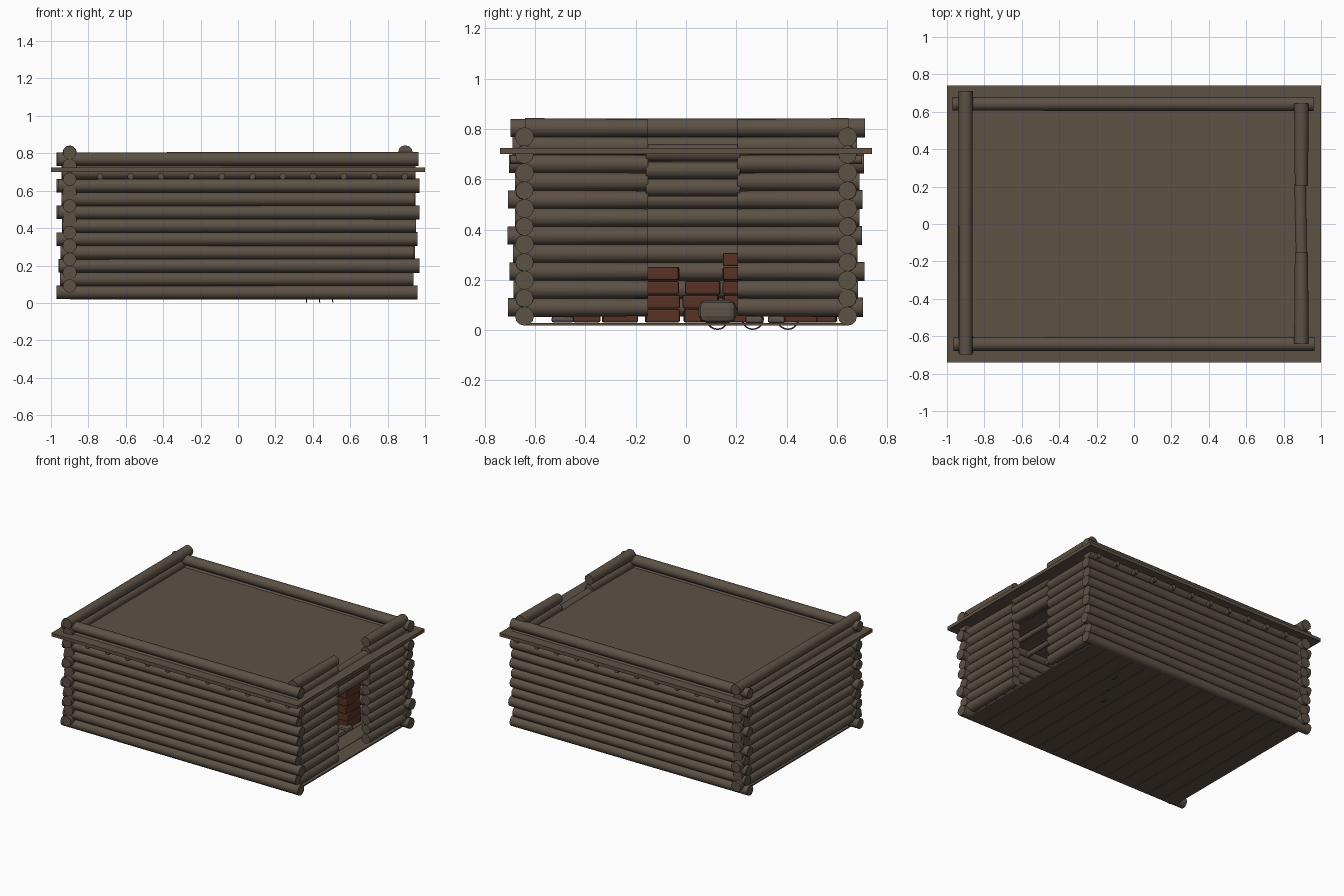
import bpy, math, random
from mathutils import Vector

if "Cube" in bpy.data.objects:
    bpy.data.objects.remove(bpy.data.objects["Cube"])

random.seed(4)


def material(name, rgb):
    m = bpy.data.materials.new(name)
    m.diffuse_color = (*rgb, 1)
    m.use_nodes = True
    m.node_tree.nodes["Principled BSDF"].inputs["Base Color"].default_value = m.diffuse_color
    return m


WOOD = material("weathered wood", (0.108, 0.082, 0.060))
BRICK = material("red brick", (0.100, 0.032, 0.019))
STONE = material("hearth stone", (0.105, 0.085, 0.065))


def finish(ob, name, mat, smooth=False):
    ob.name = name
    ob.data.materials.append(mat)
    if smooth:
        bpy.ops.object.shade_smooth_by_angle(angle=math.radians(50))
    return ob


def log(name, a, b, r, r2=None, sides=12):
    """Slightly tapered round log between two points."""
    a, b = Vector(a), Vector(b)
    d = b - a
    bpy.ops.mesh.primitive_cone_add(vertices=sides, radius1=r, radius2=r2 or r,
                                    depth=d.length, location=(a + b) / 2,
                                    rotation=d.to_track_quat('Z', 'Y').to_euler())
    return finish(bpy.context.object, name, WOOD, True)


def box(name, centre, size, mat, bevel=0.0, turn=0.0):
    bpy.ops.mesh.primitive_cube_add(size=1, location=centre, rotation=(0, 0, turn))
    ob = bpy.context.object
    ob.scale = size
    bpy.ops.object.transform_apply(location=False, rotation=False, scale=True)
    if bevel:
        mod = ob.modifiers.new("soft edges", 'BEVEL')
        mod.width, mod.segments = bevel, 2
    return finish(ob, name, mat)


def taper(i):
    return (0.038, 0.036) if i % 2 else (0.036, 0.038)


STEP = 0.0713
for i in range(11):
    r1, r2 = taper(i)
    end = 0.965 if i % 2 == 0 else 0.945

    # Front and back walls
    z = 0.056 + STEP * i
    for side, label in ((-1, "front"), (1, "back")):
        shift = random.uniform(-0.008, 0.008)
        log(f"{label}_wall_log", (-end + shift, side * 0.642, z),
            (end + shift, side * 0.642, z), r1, r2)

    # Left wall
    z = 0.091 + STEP * i
    y = 0.705 if i % 2 == 0 else 0.685
    shift = random.uniform(-0.008, 0.008)
    log("left_wall_log", (-0.9, -y + shift, z), (-0.9, y + shift, z), r1, r2)

    # Right wall, split by the doorway
    log("right_wall_log_front", (0.895, -0.64, z), (0.895, -0.152, z), 0.039, 0.035)
    log("right_wall_log_back", (0.895, 0.205, z), (0.895, 0.645, z), 0.035, 0.039)

# Lintel logs over the doorway
for z in (0.567, 0.636, 0.705):
    log("lintel_log", (0.895, -0.16, z), (0.888, 0.215, z), 0.035, 0.036)

# Flat roof slab and the beams that carry it
box("roof", (0, 0, 0.712), (2.0, 1.48, 0.024), WOOD)
for i in range(12):
    x = -0.9 + i * 0.1628
    log("roof_beam", (x, -0.70, 0.678), (x, 0.70, 0.678), 0.018, sides=8)

# Floor planks
planks = 15
width = 1.8 / planks
for i in range(planks):
    box("floor_plank", (-0.9 + width * (i + 0.5), 0, 0.024),
        (width - 0.003, 1.28, 0.010), WOOD)

# Brick stacks of the hearth: x, y, width along y, courses
for x, y, w, courses in ((0.50, -0.40, 0.11, 1), (0.52, -0.26, 0.14, 1),
                         (0.42, -0.095, 0.135, 4), (0.45, 0.065, 0.14, 3),
                         (0.50, 0.22, 0.14, 5), (0.58, 0.44, 0.16, 5),
                         (0.50, 0.55, 0.10, 2)):
    for k in range(courses):
        box("hearth_brick", (x, y + random.uniform(-0.006, 0.006), 0.057 + k * 0.056),
            (0.11, w, 0.053), BRICK, 0.007, random.uniform(-0.06, 0.06))

# Loose stones by the hearth
box("large_stone", (0.62, 0.125, 0.074), (0.12, 0.15, 0.09), STONE, 0.028)
for y in (0.27, 0.36):
    box("small_stone", (0.62, y, 0.042), (0.09, 0.07, 0.03), STONE, 0.01)
box("flat_stone", (0.55, -0.49, 0.042), (0.10, 0.09, 0.025), STONE, 0.01)

# Thin rings resting through the floor
for x, y in ((0.36, 0.125), (0.43, 0.265), (0.50, 0.405)):
    bpy.ops.mesh.primitive_torus_add(major_radius=0.042, minor_radius=0.003,
                                     major_segments=20, minor_segments=6,
                                     location=(x, y, 0.045),
                                     rotation=(0, math.radians(80), 0))
    finish(bpy.context.object, "hearth_ring", STONE, True)
